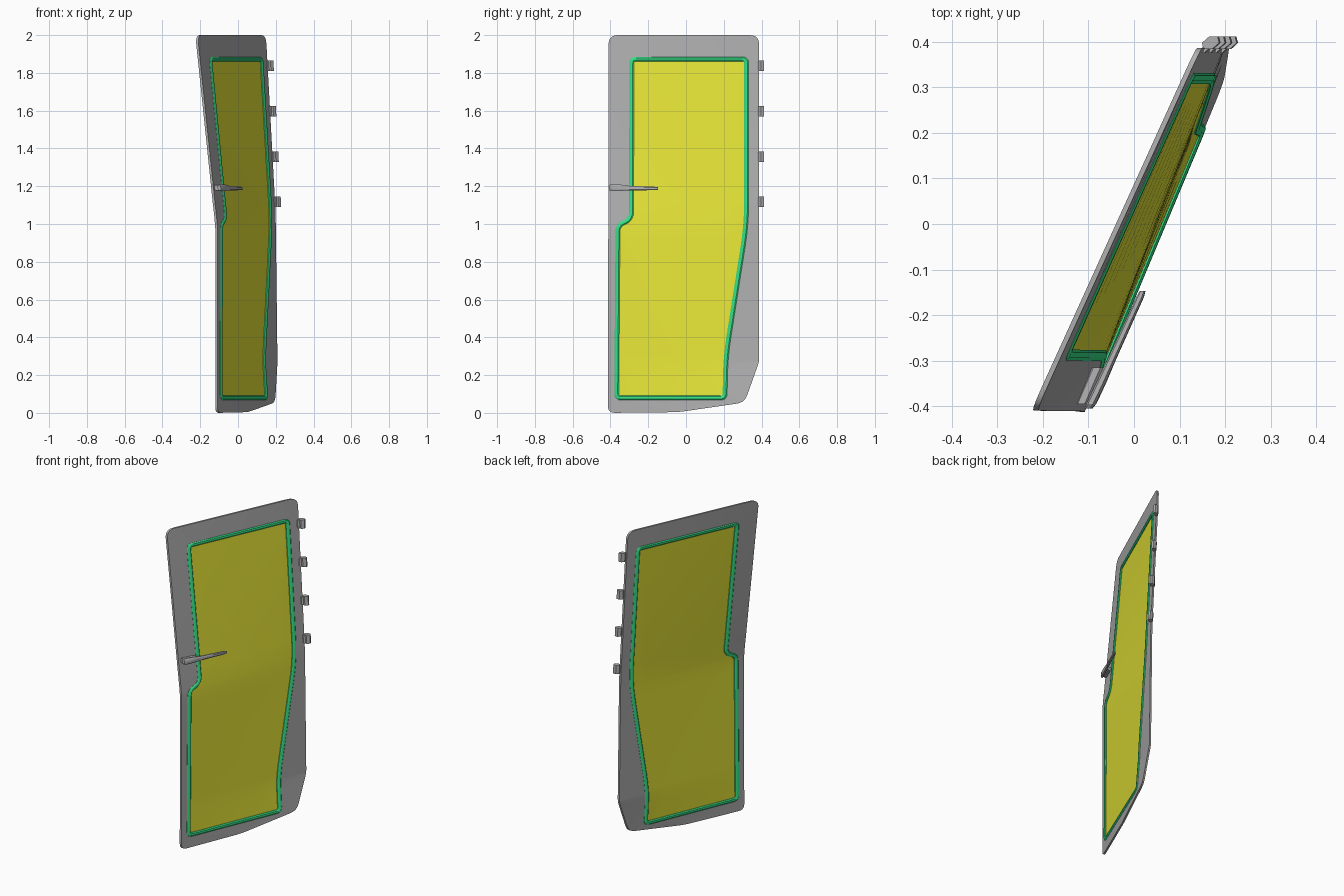
import bpy, bmesh, math
from mathutils import Vector

if "Cube" in bpy.data.objects:
    bpy.data.objects.remove(bpy.data.objects["Cube"])

# Door surface: x as a function of height at the left and right edges
Y0, Y1 = -0.41, 0.387
LEFT = [(0, -0.119), (0.97, -0.119), (1.04, -0.125), (1.12, -0.134), (2, -0.226)]
RIGHT = [(0, 0.222), (0.27, 0.197), (1.0, 0.188), (1.1, 0.185), (2, 0.136)]


def lookup(table, z):
    for (za, xa), (zb, xb) in zip(table, table[1:]):
        if z <= zb:
            break
    return xa + (xb - xa) * (z - za) / (zb - za)


def surf(y, z):
    a, b = lookup(LEFT, z), lookup(RIGHT, z)
    return a + (b - a) * (y - Y0) / (Y1 - Y0)


def material(name, color):
    m = bpy.data.materials.new(name)
    m.diffuse_color = color
    m.use_nodes = True
    m.node_tree.nodes["Principled BSDF"].inputs["Base Color"].default_value = m.diffuse_color
    return m


green = material("seal_green", (0.04, 0.8, 0.26, 1))
yellow = material("window_yellow", (0.83, 0.82, 0.04, 1))
grey = material("dark_grey", (0.44, 0.44, 0.44, 1))


def finish(name, bm, mat=grey, slices=True):
    """Slice a flat part by height, bend it onto the door surface, make the object."""
    if slices:
        for z in [i * 0.1 for i in range(1, 20)] + [0.27, 0.97, 1.04, 1.12]:
            bmesh.ops.bisect_plane(bm, geom=bm.verts[:] + bm.edges[:] + bm.faces[:],
                                   plane_co=(0, 0, z), plane_no=(0, 0, 1))
    for v in bm.verts:
        v.co.x += surf(v.co.y, v.co.z)
    bmesh.ops.recalc_face_normals(bm, faces=bm.faces)
    mesh = bpy.data.meshes.new(name)
    bm.to_mesh(mesh)
    bm.free()
    ob = bpy.data.objects.new(name, mesh)
    bpy.context.collection.objects.link(ob)
    mesh.materials.append(mat)
    bpy.ops.object.select_all(action='DESELECT')
    ob.select_set(True)
    bpy.context.view_layer.objects.active = ob
    bpy.ops.object.shade_smooth_by_angle(angle=math.radians(30))
    return ob


def rounded(corners, n=5):
    """Outline in (y, z) with a radius at every corner."""
    pts = []
    for i, (y, z, r) in enumerate(corners):
        p = Vector((y, z))
        a = (Vector(corners[i - 1][:2]) - p).normalized()
        b = (Vector(corners[(i + 1) % len(corners)][:2]) - p).normalized()
        for k in range(n + 1):
            t = k / n
            pts.append((p + a * r) * (1 - t) ** 2 + p * 2 * t * (1 - t) + (p + b * r) * t * t)
    return pts


def inset(pts, d):
    """Move a clockwise outline inward by d."""
    out = []
    for i, p in enumerate(pts):
        a = (p - pts[i - 1]).normalized()
        b = (pts[(i + 1) % len(pts)] - p).normalized()
        na, nb = Vector((a.y, -a.x)), Vector((b.y, -b.x))
        m = (na + nb).normalized()
        out.append(p + m * d / max(0.3, m.dot(na)))
    return out


def rings(bm, loops, close):
    """Skin a row of 3D rings; close joins the last to the first, else caps the ends."""
    rows = [[bm.verts.new(c) for c in loop] for loop in loops]
    for j in range(0 if close else 1, len(rows)):
        A, B = rows[j - 1], rows[j]
        for i in range(len(A)):
            bm.faces.new((A[i - 1], A[i], B[i], B[i - 1]))
    if not close:
        bm.faces.new(rows[0])
        bm.faces.new(rows[-1])


def swept(name, section, mat, close=True):
    """Skin a section of (outline, x offset) pairs into a bent part."""
    bm = bmesh.new()
    rings(bm, [[(x, p.x, p.y) for p in pts] for pts, x in section], close)
    if not close:
        bmesh.ops.triangulate(bm, faces=[f for f in bm.faces if len(f.verts) > 4])
    return finish(name, bm, mat)


def framed_plate(name, loops, x0, x1):
    """Flat plate with a hole."""
    bm = bmesh.new()
    edges = []
    for pts in loops:
        vs = [bm.verts.new((x0, p.x, p.y)) for p in pts]
        edges += [bm.edges.new((vs[i - 1], vs[i])) for i in range(len(vs))]
    bmesh.ops.triangle_fill(bm, edges=edges, use_beauty=True, normal=(1, 0, 0))
    ext = bmesh.ops.extrude_face_region(bm, geom=bm.faces[:], use_keep_orig=True)
    for v in ext['geom']:
        if isinstance(v, bmesh.types.BMVert):
            v.co.x = x1
    return finish(name, bm)


door = rounded([(-0.41, 2, 0.05), (0.387, 2, 0.05), (0.387, 0.27, 0.02),
                (0.31, 0.055, 0.04), (-0.04, 0.004, 0.04), (-0.413, 0.0, 0.035)])
window = rounded([(-0.30, 1.885, 0.035), (0.332, 1.885, 0.035), (0.332, 1.0, 0.12),
                  (0.222, 0.3, 0.1), (0.217, 0.068, 0.035), (-0.38, 0.068, 0.035),
                  (-0.373, 1.002, 0.042), (-0.301, 1.032, 0.034)])

# Door panel with window opening
framed_plate("door_panel", [door, inset(window, 0.006)], 0.0, 0.012)

# Window pane
pane = inset(window, 0.016)
swept("window_pane", [(pane, 0.003), (pane, 0.009)], yellow, close=False)

# Rubber seal: rounded bead swept around the window
bead = [(0, -0.001), (0.006, -0.006), (0.018, -0.006), (0.024, -0.001),
        (0.024, 0.013), (0.018, 0.018), (0.006, 0.018), (0, 0.013)]
swept("window_seal", [(inset(window, d), h) for d, h in bead], green)


# Handle: mounting block and tapered lever
def bar(name, sections):
    """Octagonal bar along y from (y, x centre, z centre, half depth, half height)."""
    bm = bmesh.new()
    c = 0.55
    shape = [(1, c), (c, 1), (-c, 1), (-1, c), (-1, -c), (-c, -1), (c, -1), (1, -c)]
    rings(bm, [[(x + u * a, y, z + v * b) for u, v in shape]
               for y, x, z, a, b in sections], False)
    return finish(name, bm, slices=False)


bar("handle_mount", [(-0.395, 0.021, 1.192, 0.014, 0.014), (-0.315, 0.023, 1.191, 0.014, 0.012)])
bar("handle_lever", [(-0.405, 0.040, 1.192, 0.008, 0.014), (-0.395, 0.042, 1.193, 0.010, 0.019),
                     (-0.35, 0.045, 1.192, 0.010, 0.017), (-0.30, 0.047, 1.190, 0.009, 0.012),
                     (-0.16, 0.054, 1.188, 0.008, 0.009), (-0.147, 0.054, 1.188, 0.006, 0.007)])


def prism(name, outline, z, half):
    """Upright prism from an (x offset, y) outline."""
    bm = bmesh.new()
    rings(bm, [[(x, y, z + s) for x, y in outline] for s in (-half, half)], False)
    return finish(name, bm, slices=False)


# Hinges along the rear edge: hexagonal knuckle and short leaf
hexagon = [(0.020 + 0.019 * math.cos(k * math.pi / 3),
            0.398 + 0.016 * math.sin(k * math.pi / 3)) for k in range(6)]
for i in range(4):
    z = 1.117 + 0.24 * i
    prism(f"hinge_knuckle_{i + 1}", hexagon, z, 0.028)
    prism(f"hinge_leaf_{i + 1}", [(0.003, 0.376), (0.016, 0.376), (0.026, 0.392), (0.008, 0.395)],
          z, 0.024)
